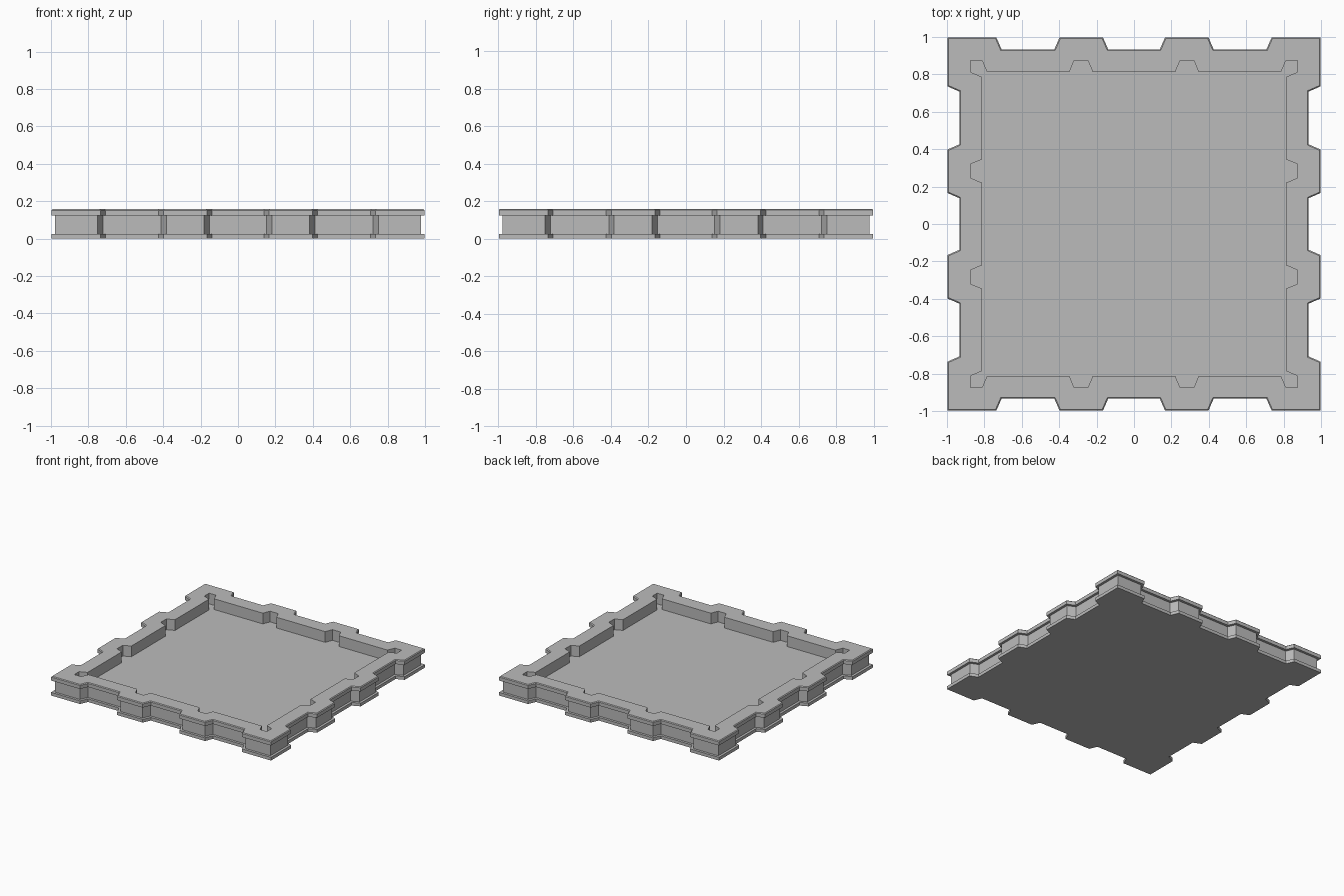
import bpy, bmesh

cube = bpy.data.objects.get("Cube")
if cube:
    bpy.data.objects.remove(cube, do_unlink=True)

grey = bpy.data.materials.new("stone grey")
grey.use_nodes = True
colour = (0.5, 0.5, 0.5, 1)
grey.diffuse_color = colour
grey.node_tree.nodes["Principled BSDF"].inputs["Base Color"].default_value = colour


def ring(side):
    """Repeat one edge profile (position along, distance out) on four sides."""
    pts = []
    for turn in range(4):
        for x, y in side:
            for _ in range(turn):
                x, y = y, -x
            pts.append((x, y))
    return pts


def crenel_side(high, low, corner, tab_centre, tab_half, slope):
    """Corner block and two tabs, with lower stretches between them."""
    pts = [(-high, high), (-corner, high), (-corner + slope, low)]
    for c in (-tab_centre, tab_centre):
        pts += [(c - tab_half - slope, low), (c - tab_half, high),
                (c + tab_half, high), (c + tab_half + slope, low)]
    return pts + [(corner - slope, low), (corner, high)]


def outline(inset):
    shift = 0.75 * inset
    return ring(crenel_side(0.998 - inset, 0.934 - inset, 0.736 + shift,
                            0.282, 0.116 - shift, 0.028))


pocket = ring(crenel_side(0.874, 0.814, 0.812, 0.283, 0.037, 0.025))

# Skin from the underside, up the grooved edge, over the rim and into the recess
levels = [
    (outline(0), 0), (outline(0), 0.026),
    (outline(0.02), 0.026), (outline(0.02), 0.123),
    (outline(0), 0.123), (outline(0), 0.152), (outline(0.006), 0.158),
    (pocket, 0.158), (pocket, 0.07),
]
bm = bmesh.new()
loops = [[bm.verts.new((x, y, z)) for x, y in pts] for pts, z in levels]
for a, b in zip(loops, loops[1:]):
    for i in range(len(a)):
        j = (i + 1) % len(a)
        bm.faces.new((a[i], a[j], b[j], b[i]))

# Underside and recessed floor
bm.faces.new(loops[0])
bm.faces.new(loops[-1])
bmesh.ops.recalc_face_normals(bm, faces=bm.faces)

mesh = bpy.data.meshes.new("floor_tile")
bm.to_mesh(mesh)
bm.free()
mesh.materials.append(grey)
tile = bpy.data.objects.new("floor_tile", mesh)
bpy.context.collection.objects.link(tile)
